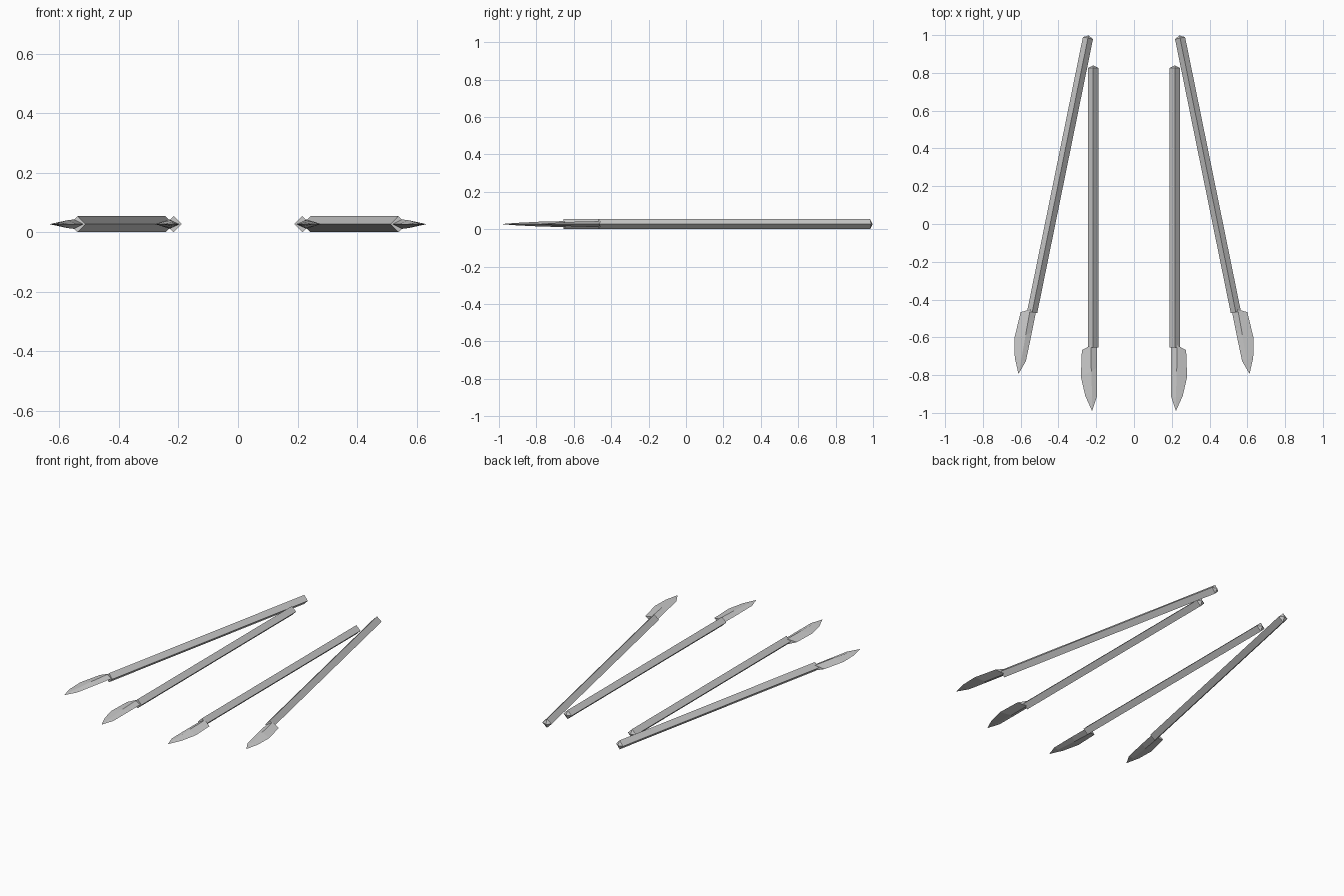
import bpy, bmesh
from math import radians
from mathutils import Matrix, Vector

if "Cube" in bpy.data.objects:
    bpy.data.objects.remove(bpy.data.objects["Cube"])

Z = 0.0275   # height of the centre line
R = 0.0272   # shaft half-diagonal


def loft(name, rings, tip, matrix, tip_first=False):
    """Skin four-sided rings, close one end with a point and the other with a cap."""
    bm = bmesh.new()
    loops = [[bm.verts.new(p) for p in ring] for ring in rings]
    for a, b in zip(loops, loops[1:]):
        for i in range(4):
            j = (i + 1) % 4
            bm.faces.new((a[i], a[j], b[j], b[i]))
    apex = bm.verts.new(tip)
    for i in range(4):
        bm.faces.new((loops[-1][i], loops[-1][(i + 1) % 4], apex))
    bm.faces.new(loops[0])
    bmesh.ops.transform(bm, matrix=matrix, verts=bm.verts)
    bmesh.ops.recalc_face_normals(bm, faces=bm.faces)
    mesh = bpy.data.meshes.new(name)
    bm.to_mesh(mesh)
    bm.free()
    obj = bpy.data.objects.new(name, mesh)
    bpy.context.collection.objects.link(obj)
    obj.modifiers.new("mirror", 'MIRROR').use_mirror_merge = False
    return obj


def shaft_ring(y):
    return [(-R, y, 0), (0, y, R), (R, y, 0), (0, y, -R)]


def blade_ring(left, ridge, right, t):
    return [(*left, 0), (*ridge, t), (*right, 0), (*ridge, -t)]


def spear(name, matrix):
    # square shaft set on edge, with a shallow pointed butt at the origin
    loft(name + "_shaft", [shaft_ring(-1.495), shaft_ring(-0.014)],
         (0, 0, 0), matrix)
    # lopsided leaf blade: left edge, ridge, right edge, half thickness
    loft(name + "_blade", [
        blade_ring((-0.019, -1.490), (0.013, -1.483), (0.060, -1.507), 0.016),
        blade_ring((-0.020, -1.600), (0.010, -1.620), (0.065, -1.650), 0.013),
        blade_ring((-0.019, -1.755), (0.006, -1.755), (0.042, -1.750), 0.006),
    ], (0.006, -1.83, 0), matrix)


# inner pair is straight, outer pair splays outwards
spear("inner_spear", Matrix.Translation((0.216, 0.84, Z)))
spear("outer_spear", Matrix.Translation((0.241, 0.998, Z))
      @ Matrix.Rotation(radians(11.5), 4, 'Z'))
